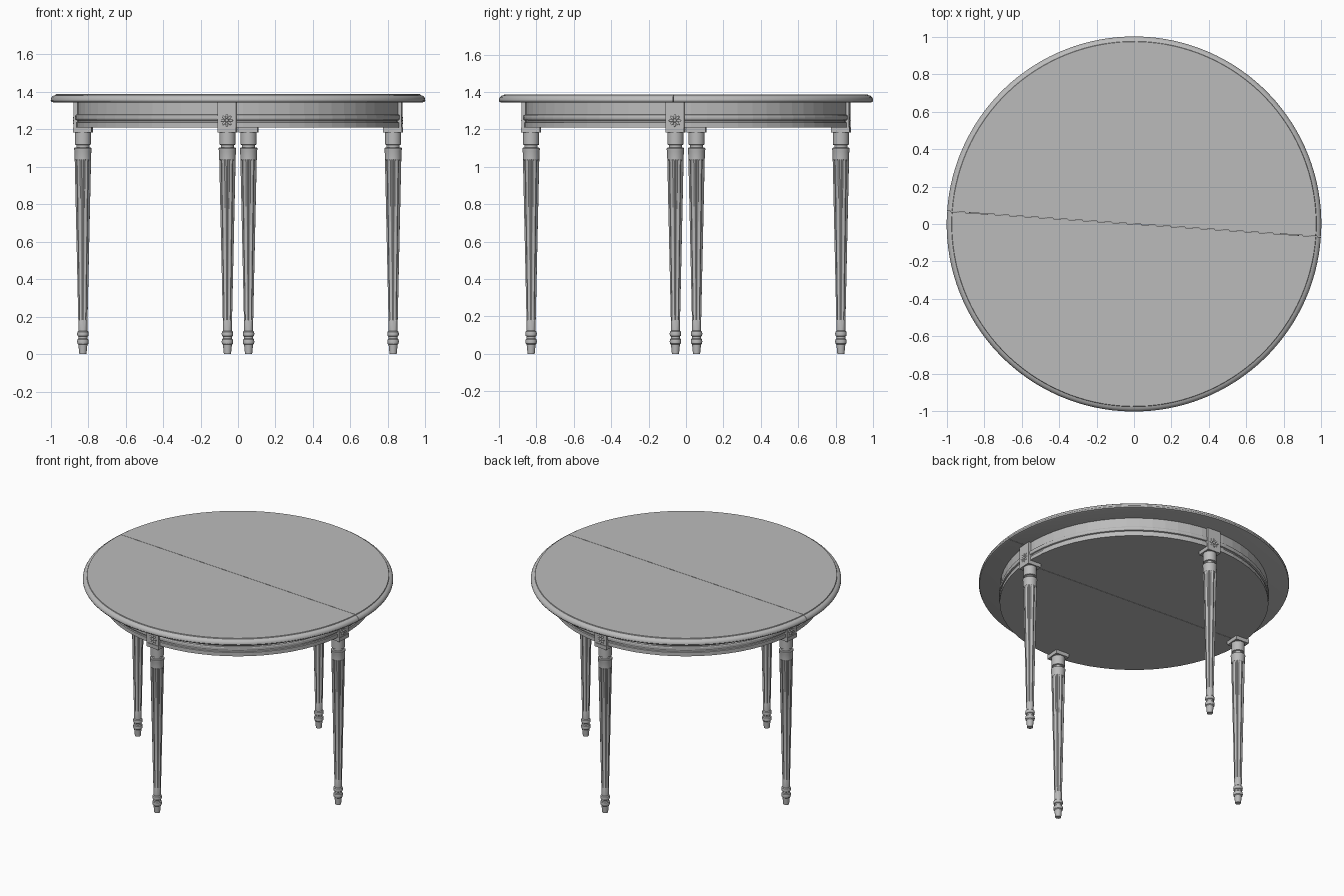
import bpy, bmesh, math
from mathutils import Matrix, Vector

if "Cube" in bpy.data.objects:
    bpy.data.objects.remove(bpy.data.objects["Cube"])

TURN = math.radians(-3.9)      # whole table is turned slightly about z
LEG_R = 0.83                   # leg distance from the centre

grey = bpy.data.materials.new("painted grey")
grey.diffuse_color = (0.5, 0.5, 0.5, 1)
grey.use_nodes = True
grey.node_tree.nodes["Principled BSDF"].inputs["Base Color"].default_value = grey.diffuse_color


def finish(bm, name, smooth=None, matrix=None):
    if matrix:
        bm.transform(matrix)
    bmesh.ops.recalc_face_normals(bm, faces=bm.faces)
    me = bpy.data.meshes.new(name)
    bm.to_mesh(me)
    bm.free()
    me.materials.append(grey)
    ob = bpy.data.objects.new(name, me)
    bpy.context.collection.objects.link(ob)
    if smooth:
        bpy.ops.object.select_all(action='DESELECT')
        ob.select_set(True)
        bpy.context.view_layer.objects.active = ob
        bpy.ops.object.shade_smooth_by_angle(angle=math.radians(smooth))
    return ob


def half_disc(name, profile, steps, side, smooth=None):
    """Solid half turn of an (r, z) profile running from bottom axis to top axis."""
    bm = bmesh.new()
    low = bm.verts.new((0, 0, profile[0][1]))
    high = bm.verts.new((0, 0, profile[-1][1]))
    cols = []
    for i in range(steps + 1):
        a = math.pi * i / steps
        cols.append([bm.verts.new((r * math.cos(a), r * math.sin(a), z)) for r, z in profile])
    for a, b in zip(cols, cols[1:]):
        bm.faces.new((low, a[0], b[0]))
        bm.faces.new((high, a[-1], b[-1]))
        for j in range(len(profile) - 1):
            bm.faces.new((a[j], b[j], b[j + 1], a[j + 1]))
    bm.faces.new([low] + cols[0] + [high] + cols[-1][::-1])   # flat cut side
    m = Matrix.Rotation(TURN + (math.pi if side else 0), 4, 'Z') @ Matrix.Translation((0, 0.0012, 0))
    return finish(bm, name, smooth, m)


def add_box(bm, size, centre):
    bmesh.ops.create_cube(bm, size=1, matrix=Matrix.Translation(centre) @ Matrix.Diagonal((*size, 1)))


# Table top with rounded rim, and apron with a moulded band
TOP = [(0.985, 1.343), (0.996, 1.347), (1.0, 1.355), (0.999, 1.364), (0.994, 1.373),
       (0.985, 1.380), (0.974, 1.383), (0.972, 1.388)]
APRON = [(0.866, 1.21), (0.866, 1.236), (0.860, 1.239), (0.860, 1.247), (0.868, 1.250),
         (0.871, 1.258), (0.871, 1.270), (0.868, 1.277), (0.861, 1.280), (0.861, 1.344)]
for side, word in enumerate(("back", "front")):
    half_disc(word + "_top_half", TOP, 64, side, 30)
    half_disc(word + "_apron_half", APRON, 32, side)

# Turned leg: (radius, z) rows; the long shaft is fluted between two heights
LEG = [(0.019, 0), (0.024, 0.05), (0.029, 0.055), (0.031, 0.066), (0.029, 0.078), (0.024, 0.083),
       (0.024, 0.093), (0.029, 0.097), (0.031, 0.108), (0.029, 0.119), (0.024, 0.124),
       (0.0245, 0.175), (0.0248, 0.185), (0.0435, 1.03), (0.0437, 1.04), (0.045, 1.085),
       (0.047, 1.092), (0.047, 1.098), (0.044, 1.102), (0.035, 1.104), (0.035, 1.116),
       (0.043, 1.119), (0.043, 1.187)]
SEG = 40


def build_leg(name, m):
    bm = bmesh.new()
    rows = []
    for r, z in LEG:
        row = []
        for i in range(SEG):
            a = math.tau * (i + 0.5) / SEG
            k = i % 5                                  # eight flutes
            deep = (0, 0.16, 0.22, 0.16, 0)[k] if 0.18 < z < 1.035 else 0
            rr = r * (1 - deep)
            row.append(bm.verts.new((rr * math.cos(a), rr * math.sin(a), z)))
        rows.append(row)
    for a, b in zip(rows, rows[1:]):
        for i in range(SEG):
            j = (i + 1) % SEG
            bm.faces.new((a[i], a[j], b[j], b[i]))
    bm.faces.new(rows[0])
    bm.faces.new(rows[-1])
    finish(bm, name, 30, m)


for n, word in enumerate(("right", "back", "left", "front")):
    spin = Matrix.Rotation(TURN + n * math.pi / 2, 4, 'Z')
    at_leg = spin @ Matrix.Translation((LEG_R, 0, 0))
    build_leg(word + "_leg", at_leg)

    # Square cap above the leg and the block set into the apron
    bm = bmesh.new()
    add_box(bm, (0.1, 0.1, 0.027), (0, 0, 1.1975))
    add_box(bm, (0.094, 0.1, 0.134), (0, 0, 1.277))
    finish(bm, word + "_leg_block", None, at_leg)

    # Carved flower on the block face
    bm = bmesh.new()
    face = Matrix.Translation((0.047, 0, 1.247))
    flat = Matrix.Diagonal((0.006, 0.009, 0.009, 1))
    bmesh.ops.create_uvsphere(bm, u_segments=12, v_segments=8, radius=1, matrix=face @ flat)
    for p in range(8):
        petal = (face @ Matrix.Rotation(math.tau * p / 8, 4, 'X')
                 @ Matrix.Translation((0, 0, 0.021)) @ Matrix.Diagonal((0.004, 0.006, 0.012, 1)))
        bmesh.ops.create_uvsphere(bm, u_segments=10, v_segments=8, radius=1, matrix=petal)
    finish(bm, word + "_flower", 40, at_leg)
